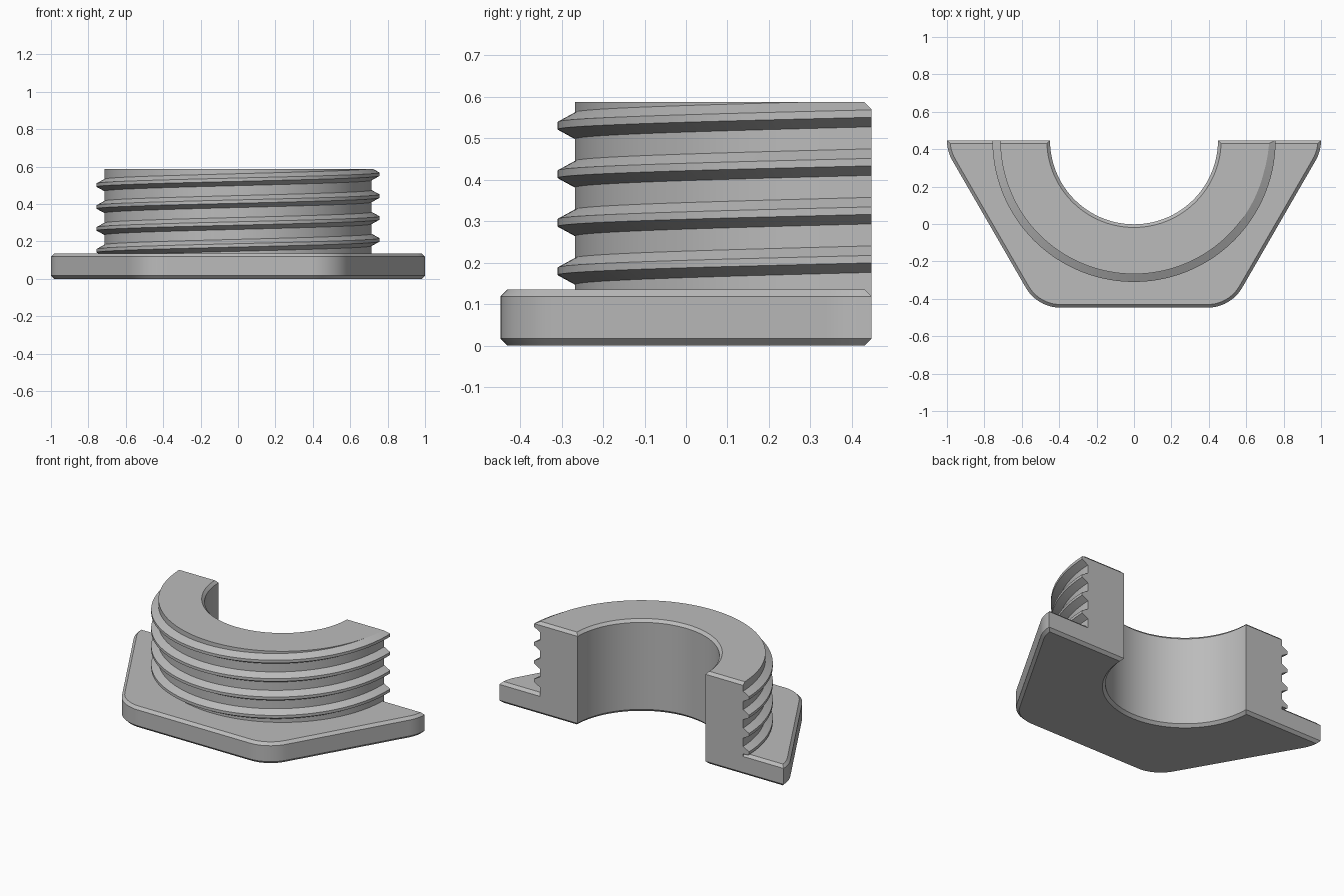
import bpy
import bmesh
from math import radians, sin, cos, atan2, sqrt, pi
from mathutils import Vector

if "Cube" in bpy.data.objects:
    bpy.data.objects.remove(bpy.data.objects["Cube"])

AXIS_Y = 0.4475                        # the part is split along its axis
APOTHEM, FILLET = 0.895, 0.215         # hexagon flange
BORE, CORE, CREST = 0.449, 0.715, 0.757
FLANGE_H, TOP = 0.135, 0.587
BEVEL = 0.017
PITCH = 0.117
STEPS = 180

grey = bpy.data.materials.new("grey")
grey.use_nodes = True
grey.diffuse_color = (0.5, 0.5, 0.5, 1)
grey.node_tree.nodes["Principled BSDF"].inputs["Base Color"].default_value = grey.diffuse_color


def hex_radius(angle, inset):
    """Polar radius of the rounded hexagon, moved inward by inset."""
    phi = abs((angle + pi / 6) % (pi / 3) - pi / 6)
    a, r = APOTHEM - inset, FILLET - inset
    d = (a - r) / cos(pi / 6)
    if phi < atan2(r / 2, d + r * cos(pi / 6)):
        return d * cos(phi) + sqrt(r * r - (d * sin(phi)) ** 2)
    return a / cos(pi / 6 - phi)


def sweep(bm, profile):
    """Carry a closed (radius, z) profile through the front half turn."""
    columns = []
    for i in range(STEPS + 1):
        t = pi + pi * i / STEPS
        columns.append([bm.verts.new((r * cos(t), AXIS_Y + r * sin(t), z))
                        for r, z in profile(t)])
    n = len(columns[0])
    for a, b in zip(columns, columns[1:]):
        for j in range(n):
            k = (j + 1) % n
            bm.faces.new((a[j], a[k], b[k], b[j]))
    bm.faces.new(columns[0])
    bm.faces.new(columns[-1])


def slice_off(bm, point, normal):
    """Remove everything beyond a plane and close the cut."""
    bmesh.ops.bisect_plane(bm, geom=bm.verts[:] + bm.edges[:] + bm.faces[:], dist=1e-5,
                           plane_co=Vector(point), plane_no=Vector(normal), clear_outer=True)
    bmesh.ops.holes_fill(bm, edges=[e for e in bm.edges if e.is_boundary], sides=0)


def bevel_split_edge(bm, z, up):
    slice_off(bm, (0, AXIS_Y, z - up * BEVEL), (0, 1, up))


def finish(bm, name):
    bmesh.ops.recalc_face_normals(bm, faces=bm.faces[:])
    mesh = bpy.data.meshes.new(name)
    bm.to_mesh(mesh)
    bm.free()
    mesh.materials.append(grey)
    obj = bpy.data.objects.new(name, mesh)
    bpy.context.collection.objects.link(obj)
    bpy.ops.object.select_all(action="DESELECT")
    obj.select_set(True)
    bpy.context.view_layer.objects.active = obj
    bpy.ops.object.shade_smooth_by_angle(angle=radians(20))


# Half hexagon flange
def flange_profile(t):
    outer, inner = hex_radius(t, 0), hex_radius(t, BEVEL)
    return [(CORE, 0), (inner, 0), (outer, BEVEL), (outer, FLANGE_H - BEVEL),
            (inner, FLANGE_H), (CORE, FLANGE_H)]


bm = bmesh.new()
sweep(bm, flange_profile)
bevel_split_edge(bm, FLANGE_H, 1)
bevel_split_edge(bm, 0, -1)
finish(bm, "hex_flange")

# Half sleeve with a chamfered bore
bm = bmesh.new()
sweep(bm, lambda t: [(BORE + BEVEL, 0), (CORE, 0), (CORE, TOP), (BORE + BEVEL, TOP),
                     (BORE, TOP - BEVEL), (BORE, BEVEL)])
bevel_split_edge(bm, TOP, 1)
bevel_split_edge(bm, 0, -1)
finish(bm, "sleeve")

# Thread ridges, trimmed at the flange and the sleeve top
bm = bmesh.new()
for turn in range(5):
    def ridge(t, turn=turn):
        z = 0.179 + PITCH * (turn + (t - 1.5 * pi) / (2 * pi))
        return [(CORE, z - 0.032), (CREST, z - 0.009), (CREST, z + 0.009), (CORE, z + 0.032)]
    sweep(bm, ridge)
slice_off(bm, (0, 0, TOP), (0, 0, 1))
slice_off(bm, (0, 0, FLANGE_H), (0, 0, -1))
bevel_split_edge(bm, TOP, 1)
finish(bm, "thread")
